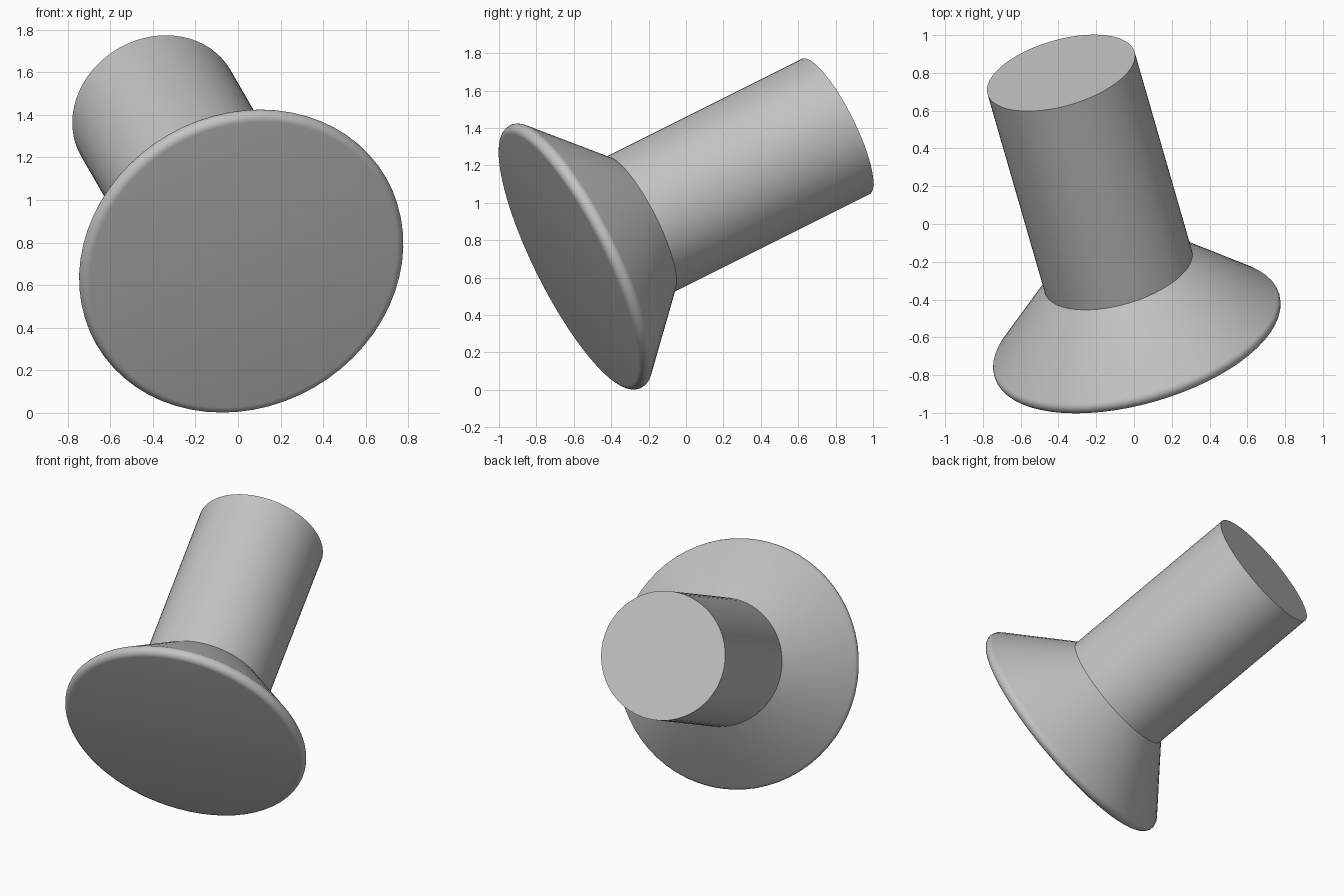
import bpy
import math
from mathutils import Vector

cube = bpy.data.objects.get("Cube")
if cube:
    bpy.data.objects.remove(cube, do_unlink=True)

SIDES = 64
AXIS = Vector((-0.25, 0.866, 0.433)).normalized()
CENTRE = Vector((0.015, -0.59, 0.713))
HEAD_RADIUS, SHAFT_RADIUS, FILLET = 0.785, 0.405, 0.04
NECK, TAIL = 0.39, 1.605

grey = bpy.data.materials.new("plain grey")
grey.use_nodes = True
colour = (0.55, 0.55, 0.55, 1)
grey.diffuse_color = colour
grey.node_tree.nodes["Principled BSDF"].inputs["Base Color"].default_value = colour


def lathe(name, profile, cap_start=False, cap_end=False):
    """Revolve (radius, height) points about the tilted axis."""
    verts, faces = [], []
    for r, h in profile:
        for i in range(SIDES):
            a = math.tau * i / SIDES
            verts.append((r * math.cos(a), r * math.sin(a), h))
    for row in range(len(profile) - 1):
        for i in range(SIDES):
            j = (i + 1) % SIDES
            a, b = row * SIDES, (row + 1) * SIDES
            faces.append((a + i, a + j, b + j, b + i))
    if cap_start:
        faces.append(tuple(reversed(range(SIDES))))
    if cap_end:
        faces.append(tuple(range(len(verts) - SIDES, len(verts))))
    mesh = bpy.data.meshes.new(name)
    mesh.from_pydata(verts, [], faces)
    mesh.materials.append(grey)
    obj = bpy.data.objects.new(name, mesh)
    bpy.context.collection.objects.link(obj)
    obj.rotation_mode = 'QUATERNION'
    obj.rotation_quaternion = AXIS.to_track_quat('Z', 'Y')
    obj.location = CENTRE
    bpy.ops.object.select_all(action='DESELECT')
    obj.select_set(True)
    bpy.context.view_layer.objects.active = obj
    bpy.ops.object.shade_smooth_by_angle(angle=math.radians(30))
    return obj


# Countersunk head: flat face, rounded rim, then a cone down to the neck
ring = HEAD_RADIUS - FILLET
rim = []
for k in range(10):
    a = math.radians(-90 + 15 * k)
    rim.append((ring + FILLET * math.cos(a), FILLET * math.sin(a)))
lathe("countersunk_head", rim + [(SHAFT_RADIUS, NECK)], cap_start=True)

# Plain cylindrical shaft with a flat tail
lathe("shaft", [(SHAFT_RADIUS, NECK), (SHAFT_RADIUS, TAIL)], cap_end=True)
